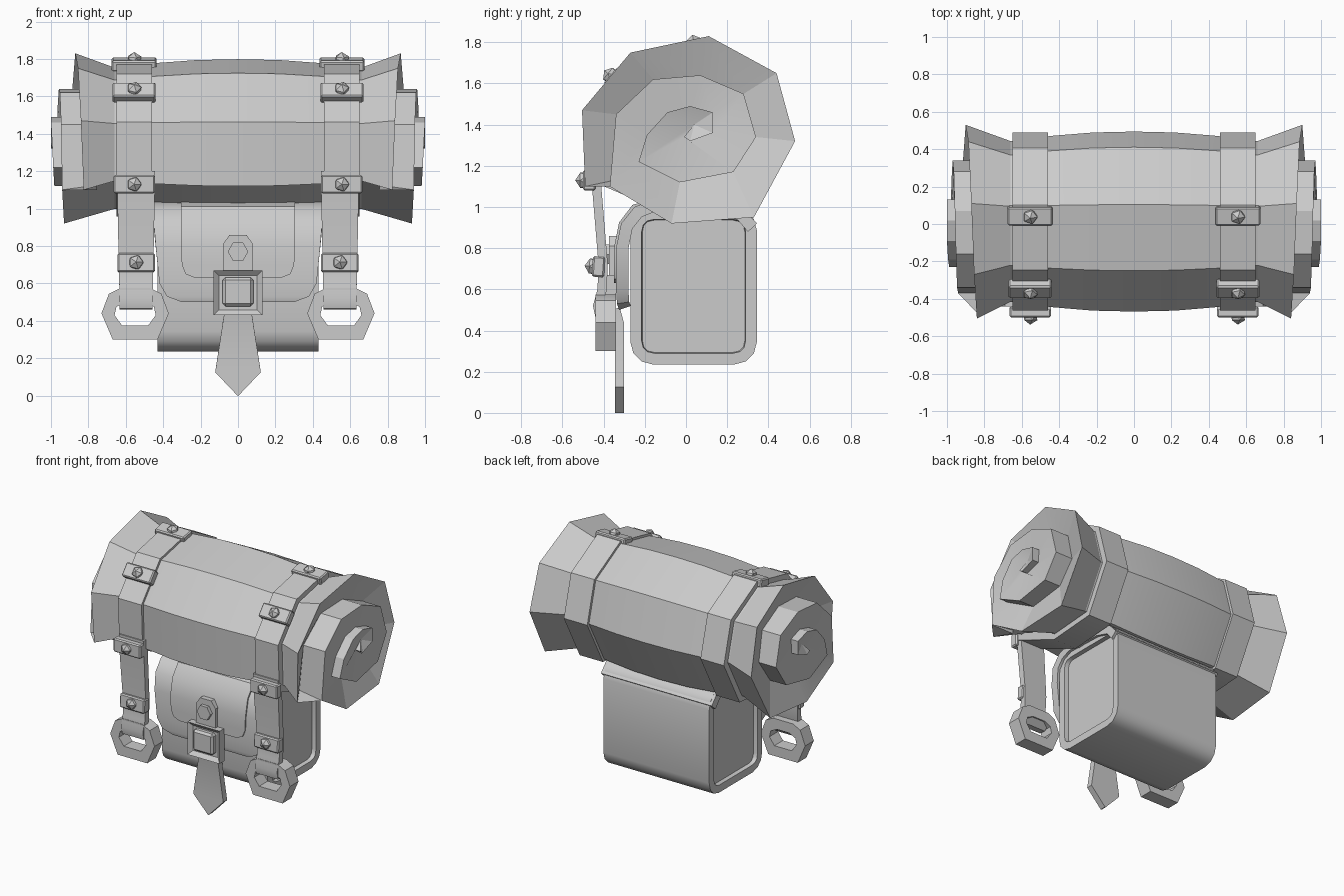
import bpy, bmesh
from math import radians, hypot
from mathutils import Matrix, Vector

old = bpy.data.objects.get("Cube")
if old:
    bpy.data.objects.remove(old)

grey = bpy.data.materials.new("plain_grey")
grey.use_nodes = True
grey.diffuse_color = (0.6, 0.6, 0.6, 1)
grey.node_tree.nodes["Principled BSDF"].inputs["Base Color"].default_value = (0.6, 0.6, 0.6, 1)


def finish(name, bm, angle=30):
    bmesh.ops.recalc_face_normals(bm, faces=bm.faces[:])
    mesh = bpy.data.meshes.new(name)
    bm.to_mesh(mesh)
    bm.free()
    mesh.materials.append(grey)
    mesh.shade_smooth()
    mesh.set_sharp_from_angle(angle=radians(angle))
    obj = bpy.data.objects.new(name, mesh)
    bpy.context.collection.objects.link(obj)
    return obj


def strip(name, rows, thick, x=0, closed=False):
    """Band of leather following rows of (y, z, half width)."""
    bm = bmesh.new()
    n = len(rows)
    rings = []
    for i, (y, z, w) in enumerate(rows):
        a = rows[(i - 1) % n] if closed else rows[max(i - 1, 0)]
        b = rows[(i + 1) % n] if closed else rows[min(i + 1, n - 1)]
        ty, tz = b[0] - a[0], b[1] - a[1]
        k = thick / hypot(ty, tz)
        iy, iz = y + tz * k, z - ty * k
        rings.append([bm.verts.new(p) for p in (
            (x - w, y, z), (x + w, y, z), (x + w, iy, iz), (x - w, iy, iz))])
    for i in range(n if closed else n - 1):
        a, b = rings[i], rings[(i + 1) % n]
        for j in range(4):
            k = (j + 1) % 4
            bm.faces.new((a[j], a[k], b[k], b[j]))
    if not closed:
        bm.faces.new(rings[0])
        bm.faces.new(rings[-1])
    return finish(name, bm)


def box(name, centre, size, tilt=0, bevel=0.008, recess=None):
    bm = bmesh.new()
    bmesh.ops.create_cube(bm, size=1, matrix=Matrix.Diagonal((*size, 1)))
    if recess:
        front = [f for f in bm.faces if f.normal.y < -0.9]
        bmesh.ops.inset_region(bm, faces=front, thickness=recess[0])
        bmesh.ops.translate(bm, verts=front[0].verts[:], vec=(0, recess[1], 0))
    elif bevel:
        bmesh.ops.bevel(bm, geom=bm.edges[:], offset=bevel, segments=1, affect='EDGES')
    bm.transform(Matrix.Translation(centre) @ Matrix.Rotation(radians(tilt), 4, 'X'))
    return finish(name, bm)


def fitting(name, x, y, z, tilt, width):
    """Strap keeper with a faceted stud on it."""
    box(name + "_keeper", (x, y, z), (width, 0.1, 0.06), tilt)
    bm = bmesh.new()
    bmesh.ops.create_icosphere(bm, subdivisions=1, radius=0.043)
    bm.transform(Matrix.Translation((x, y, z)) @ Matrix.Rotation(radians(tilt), 4, 'X')
                 @ Matrix.Translation((0, 0, 0.025)))
    finish(name + "_stud", bm, 10)


# Bedroll: spiral from the loose outer edge to the core, as (y, z)
spiral = [(-.49, 1.1), (-.505, 1.47), (-.27, 1.75), (.11, 1.83), (.44, 1.65), (.53, 1.32),
          (.33, .95), (-.07, .92), (-.37, 1.1), (-.34, 1.45), (-.16, 1.62), (.07, 1.64),
          (.28, 1.55), (.34, 1.34), (.23, 1.17), (-.03, 1.12), (-.23, 1.22), (-.19, 1.35),
          (-.09, 1.46), (.02, 1.49), (.13, 1.46), (.13, 1.36), (.02, 1.32), (-.01, 1.34)]
core = (.04, 1.4)


def scaled(p, s):
    return (.02 + (p[0] - .02) * s, 1.38 + (p[1] - 1.38) * s)


def reach(i):
    return .825 + .015 * i if i < 8 else min(.94 + .006 * (i - 8), 1)


bm = bmesh.new()
tops = [bm.verts.new((reach(i), *p)) for i, p in enumerate(spiral)]
mid = bm.verts.new((.97, *core))
base = {i: bm.verts.new((reach(i - 8) - (.07 if i < 16 else .02), *spiral[i]))
        for i in range(8, 24)}
base[24] = mid
# outer layer, pinched under the straps and flared at the end
loops = [[bm.verts.new((x, *scaled(p, s))) for p in spiral[:9]]
         for x, s in ((0, .93), (.22, .92), (.44, .885), (.66, .83))] + [tops[:9]]
for a, b in zip(loops, loops[1:]):
    for i in range(9):
        k = (i + 1) % 9
        bm.faces.new((a[i], b[i], b[k], a[k]))
# stepped spiral end
for i in range(16):
    bm.faces.new((tops[i], tops[i + 1], base[i + 9], base[i + 8]))
for i in range(8, 23):
    bm.faces.new((tops[i], tops[i + 1], base[i + 1], base[i]))
for i in range(16, 23):
    bm.faces.new((tops[i], tops[i + 1], mid))
bm.faces.new((tops[23], mid, base[23]))
bm.faces.new((tops[0], base[8], tops[8]))
roll = finish("bedroll", bm, 14)
mirror = roll.modifiers.new("mirror", 'MIRROR')
mirror.use_axis[0] = True

# Pouch body with recessed side panels
bm = bmesh.new()
bmesh.ops.create_cube(bm, size=1, matrix=Matrix.Translation((0, .037, .615))
                      @ Matrix.Diagonal((.86, .615, .76, 1)))
long_edges = [e for e in bm.edges if abs(e.verts[0].co.x - e.verts[1].co.x) > .5]
bmesh.ops.bevel(bm, geom=long_edges, offset=.11, segments=3, profile=.5, affect='EDGES')
for f in [f for f in bm.faces if abs(f.normal.x) > .9]:
    bmesh.ops.inset_region(bm, faces=[f], thickness=.055)
    side = f.normal.x
    bmesh.ops.inset_region(bm, faces=[f], thickness=.004)
    bmesh.ops.translate(bm, verts=f.verts[:], vec=(-.03 * side, 0, 0))
finish("pouch_body", bm, 40)

# Flap folding over the pouch, with a raised panel
strip("pouch_flap", [(-.325, .5, .3), (-.335, .53, .38), (-.34, .6, .42), (-.34, .8, .44),
                     (-.315, .92, .45), (-.25, 1.0, .45), (-.15, 1.04, .45), (.15, 1.03, .45),
                     (.28, .99, .45), (.345, .92, .45)], .06)
strip("flap_panel", [(-.35, .63, .23), (-.35, .65, .28), (-.35, .7, .3), (-.35, .8, .305),
                     (-.325, .925, .305), (-.26, 1.01, .305), (-.15, 1.045, .305)], .03)

# Closure: tongue, tab, hexagonal rivet and buckle
strip("closure_tongue", [(-.345, 0, .003), (-.345, .125, .122), (-.345, .43, .075),
                         (-.365, .5, .075)], .045)
strip("closure_tab", [(-.375, .6, .08), (-.375, .81, .08), (-.375, .86, .045)], .04)
bm = bmesh.new()
bmesh.ops.create_cone(bm, cap_ends=True, segments=6, radius1=.055, radius2=.055, depth=.04)
bm.transform(Matrix.Translation((0, -.38, .77)) @ Matrix.Rotation(radians(90), 4, 'X')
             @ Matrix.Rotation(radians(30), 4, 'Z'))
finish("closure_rivet", bm)
box("buckle_frame", (0, -.37, .55), (.26, .06, .24), recess=(.04, .025))
box("buckle_centre", (0, -.385, .555), (.165, .06, .155), bevel=.015)

# Straps, fittings and hanging rings on both sides
outer_ring = [(.12, .3), (.18, .44), (.14, .545), (.08, .575)]
inner_ring = [(.07, .375), (.11, .43), (.1, .475), (.05, .5)]
for side, label in ((1, "left"), (-1, "right")):
    x = .555 * side
    low = .545 * side
    strip(label + "_roll_strap", [(*scaled(p, .92), .095) for p in spiral[:8]],
          .06, x, closed=True)
    strip(label + "_hanging_strap",
          [(-.35, .5, .088), (-.39, .46, .088), (-.44, .465, .088), (-.452, .52, .088),
           (-.43, .6, .09), (-.425, .72, .093), (-.455, 1.08, .1), (-.46, 1.2, .1)], .045, low)
    fitting(label + "_top", x, .045, 1.77, 12, .24)
    fitting(label + "_upper", x, -.345, 1.62, 50, .23)
    fitting(label + "_front", x, -.47, 1.13, 90, .22)
    fitting(label + "_lower", low, -.425, .71, 86, .2)

    bm = bmesh.new()
    loops = []
    for half in (outer_ring, inner_ring):
        outline = half + [(-px, pz) for px, pz in reversed(half)]
        for y in (-.44, -.34):
            loops.append([bm.verts.new((.55 * side + px, y, pz)) for px, pz in outline])
    of, ob, nf, nb = loops
    for a, b in ((of, ob), (ob, nb), (nb, nf), (nf, of)):
        for i in range(8):
            k = (i + 1) % 8
            bm.faces.new((a[i], a[k], b[k], b[i]))
    finish(label + "_ring", bm)
